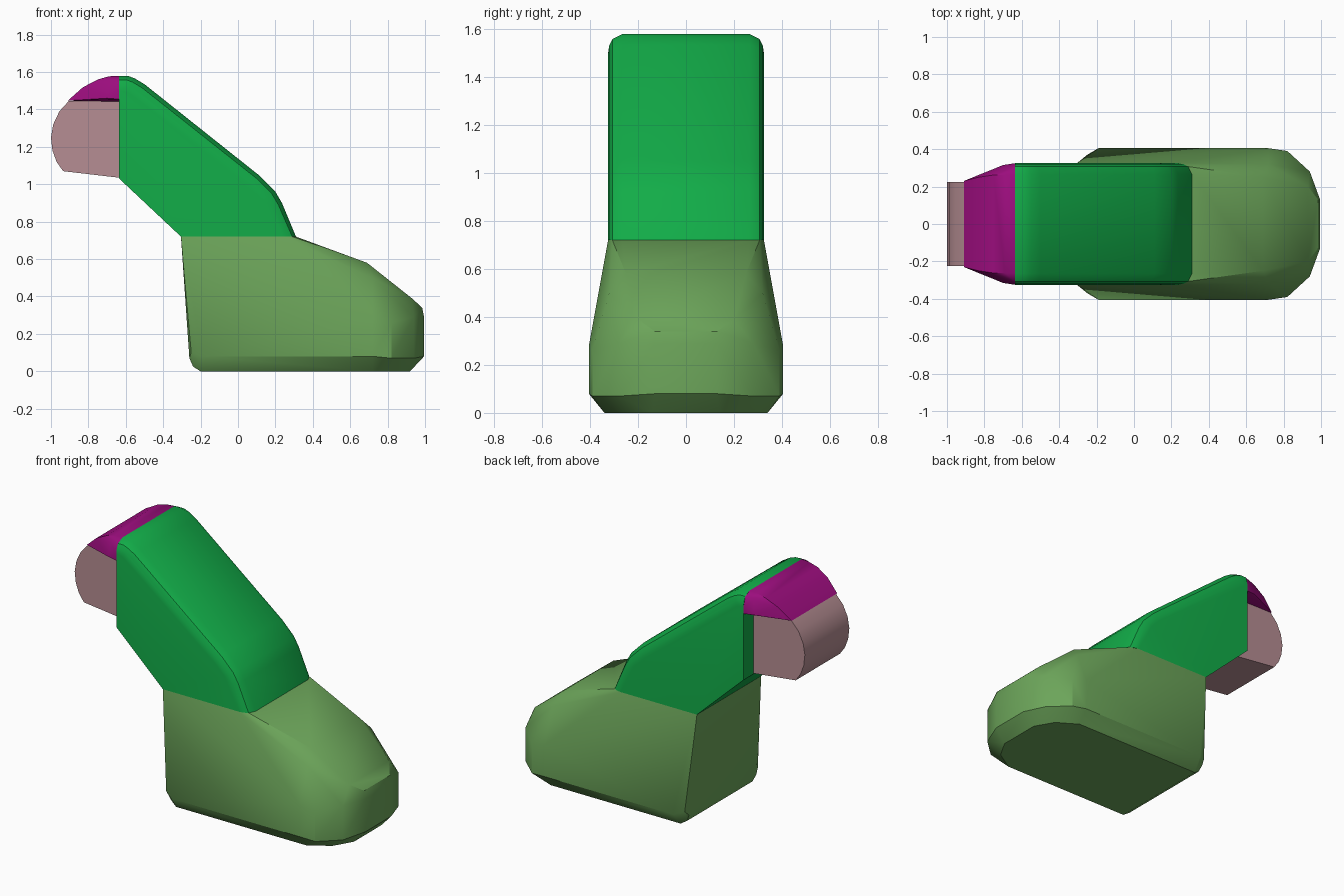
import bpy
import bmesh
from math import radians

cube = bpy.data.objects.get("Cube")
if cube:
    bpy.data.objects.remove(cube, do_unlink=True)


def material(name, rgb):
    mat = bpy.data.materials.new(name)
    mat.use_nodes = True
    color = (*rgb, 1.0)
    mat.diffuse_color = color
    mat.node_tree.nodes["Principled BSDF"].inputs["Base Color"].default_value = color
    return mat


def solid(name, points, mat, angle=30):
    """Convex solid from half its corner points, mirrored across y."""
    bm = bmesh.new()
    for x, y, z in points:
        for side in (-1, 1):
            bm.verts.new((x, side * y, z))
    hull = bmesh.ops.convex_hull(bm, input=bm.verts[:])
    loose = {g for g in hull["geom_interior"] + hull["geom_unused"]
             if isinstance(g, bmesh.types.BMVert)}
    bmesh.ops.delete(bm, geom=list(loose), context='VERTS')
    bmesh.ops.dissolve_limit(bm, angle_limit=radians(1), verts=bm.verts[:], edges=bm.edges[:])
    bmesh.ops.recalc_face_normals(bm, faces=bm.faces[:])
    mesh = bpy.data.meshes.new(name)
    bm.to_mesh(mesh)
    bm.free()
    mesh.materials.append(mat)
    obj = bpy.data.objects.new(name, mesh)
    bpy.context.collection.objects.link(obj)
    bpy.ops.object.select_all(action='DESELECT')
    obj.select_set(True)
    bpy.context.view_layer.objects.active = obj
    bpy.ops.object.shade_smooth_by_angle(angle=radians(angle))
    return obj


def at_width(profile, y):
    return [(x, y, z) for x, z in profile]


olive = material("olive green", (0.15, 0.376, 0.102))
green = material("bright green", (0.006, 0.413, 0.065))
magenta = material("magenta", (0.328, 0.004, 0.205))
pink = material("dusty pink", (0.468, 0.27, 0.292))

# Foot: top rim, sloping instep, rounded toe, chamfered sole
foot = [(-.305, .325, .72), (.235, .325, .72), (.29, .307, .72), (.31, .265, .72),
        (.69, .25, .58), (.72, .32, .5), (.93, .2, .39),
        (.985, .13, .34), (.995, .13, .29), (.995, .13, .08),
        (.94, .28, .29), (.94, .28, .07), (.82, .39, .26), (.82, .39, .07),
        (.72, .405, .28), (.72, .405, .08), (-.19, .405, .08), (-.25, .37, .1),
        (-.26, .34, .07), (-.24, .33, .025), (-.2, .34, 0),
        (.72, .34, 0), (.85, .26, 0), (.92, .14, 0)]
solid("foot", foot, olive)

# Ankle: sloped block with rounded front edges
outer = [(-.635, 1.58), (-.59, 1.58), (-.55, 1.565), (-.5, 1.535),
         (.11, 1.05), (.2, .96), (.235, .9), (.31, .72)]
inner = [(-.635, 1.5), (-.615, 1.5), (-.59, 1.49), (-.55, 1.465),
         (.07, .98), (.13, .92), (.165, .86), (.235, .72)]
ankle = at_width([(-.635, 1.03), (-.305, .72)], .325)
for t, y in ((0, .265), (.27, .307), (.6, .32), (1, .325)):
    ring = [(a + (c - a) * t, b + (d - b) * t) for (a, b), (c, d) in zip(outer, inner)]
    ankle += at_width(ring, y)
solid("ankle", ankle, green)

# Rear cap: rounded shell over the joint
cap = at_width([(-.635, 1.58), (-.69, 1.577), (-.75, 1.56)], .262)
cap += [(-.83, .25, 1.518), (-.91, .23, 1.447), (-.635, .23, 1.442),
        (-.635, .307, 1.558), (-.69, .3, 1.545),
        (-.635, .325, 1.5), (-.635, .325, 1.455), (-.7, .315, 1.46)]
solid("rear_cap", cap, magenta)

# Joint block: rounded at the back
joint = [(-.635, 1.445), (-.905, 1.445), (-.955, 1.39), (-.988, 1.32), (-1, 1.25),
         (-.992, 1.18), (-.97, 1.12), (-.935, 1.07), (-.635, 1.035)]
solid("joint_block", at_width(joint, .225), pink)
